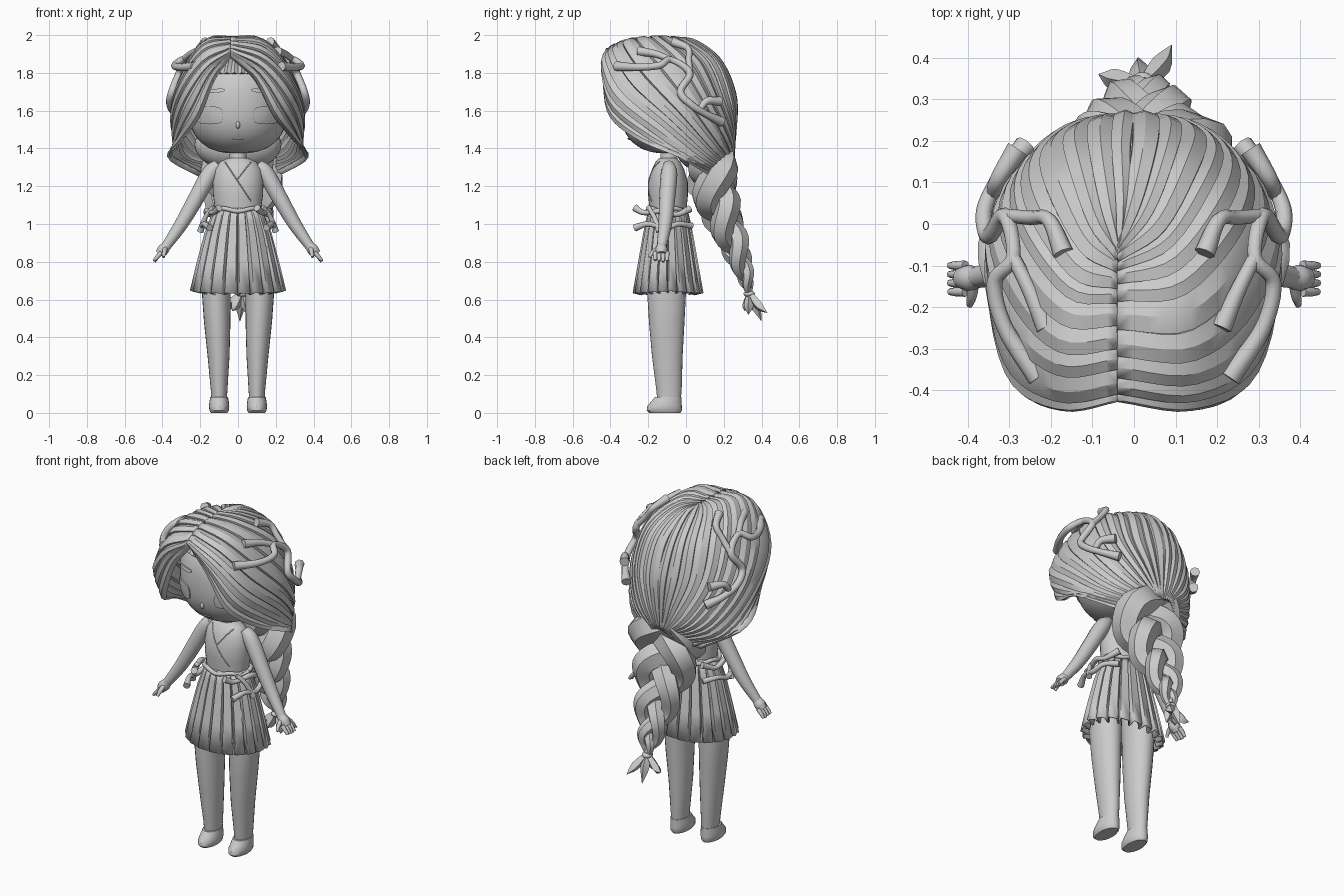
import bpy, bmesh, math, random
from mathutils import Vector
from math import sin, cos, pi, radians

if "Cube" in bpy.data.objects:
    bpy.data.objects.remove(bpy.data.objects["Cube"])

random.seed(4)
grey = bpy.data.materials.new("plain_grey")
grey.diffuse_color = (0.6, 0.6, 0.6, 1)
grey.use_nodes = True
grey.node_tree.nodes["Principled BSDF"].inputs["Base Color"].default_value = grey.diffuse_color


def finish(o, angle=35):
    o.data.materials.clear()
    o.data.materials.append(grey)
    bpy.ops.object.select_all(action='DESELECT')
    o.select_set(True)
    bpy.context.view_layer.objects.active = o
    bpy.ops.object.shade_smooth_by_angle(angle=radians(angle))
    return o


def grid(name, rows, wrap=False, caps=False, thick=0, angle=35):
    """Mesh from rows of points."""
    bm = bmesh.new()
    vs = [[bm.verts.new(p) for p in r] for r in rows]
    n = len(rows[0])
    for a, b in zip(vs, vs[1:]):
        for i in range(n if wrap else n - 1):
            j = (i + 1) % n
            bm.faces.new((a[i], a[j], b[j], b[i]))
    if caps:
        bm.faces.new(vs[0])
        bm.faces.new(vs[-1])
    bmesh.ops.recalc_face_normals(bm, faces=bm.faces[:])
    me = bpy.data.meshes.new(name)
    bm.to_mesh(me)
    bm.free()
    o = bpy.data.objects.new(name, me)
    bpy.context.collection.objects.link(o)
    if thick:
        m = o.modifiers.new("thickness", 'SOLIDIFY')
        m.thickness = thick
        m.offset = 0
    return finish(o, angle)


def loft(name, rows, n=24, side=1, angle=35):
    """Stacked ellipses: (cx, cy, z, rx, ry)."""
    return grid(name, [[(side * (cx + rx * cos(2 * pi * i / n)), cy + ry * sin(2 * pi * i / n), z)
                        for i in range(n)] for cx, cy, z, rx, ry in rows], True, True, angle=angle)


def cr(pts, s):
    """Catmull-Rom sample of a list of vectors, s in 0..1."""
    m = len(pts) - 1
    k = min(int(s * m), m - 1)
    f = s * m - k
    p1, p2 = pts[k], pts[k + 1]
    p0 = pts[k - 1] if k else p1 * 2 - p2
    p3 = pts[k + 2] if k + 2 <= m else p2 * 2 - p1
    return 0.5 * (2 * p1 + (p2 - p0) * f + (2 * p0 - 5 * p1 + 4 * p2 - p3) * f * f
                  + (3 * p1 - p0 - 3 * p2 + p3) * f ** 3)


def tube(name, pts, radii, side=1, steps=6, res=2, angle=50):
    """Round tube through points; radii are spread along it."""
    pts = [Vector((side * p[0], p[1], p[2])) for p in pts]
    rad = [Vector((r, 0)) for r in radii]
    n = steps * (len(pts) - 1)
    cu = bpy.data.curves.new(name, 'CURVE')
    cu.dimensions = '3D'
    cu.bevel_depth = 1
    cu.bevel_resolution = res
    cu.use_fill_caps = True
    sp = cu.splines.new('POLY')
    sp.points.add(n)
    for i, p in enumerate(sp.points):
        p.co = (*cr(pts, i / n), 1)
        p.radius = max(cr(rad, i / n).x, 0.001)
    o = bpy.data.objects.new(name, cu)
    bpy.context.collection.objects.link(o)
    bpy.ops.object.select_all(action='DESELECT')
    o.select_set(True)
    bpy.context.view_layer.objects.active = o
    bpy.ops.object.convert(target='MESH')
    return finish(bpy.context.object, angle)


def ball(name, loc, r):
    bpy.ops.mesh.primitive_uv_sphere_add(segments=32, ring_count=20, radius=1, location=loc)
    o = bpy.context.object
    o.name = name
    o.scale = r
    return finish(o, 60)


# Head with full cheeks, nose, nape and neck
HC, HR = Vector((0, -0.09, 1.635)), Vector((0.265, 0.26, 0.262))


def head_r(z):
    return max(0, 1 - abs((z - HC.z) / HR.z) ** 2.5) ** (1 / 2.5)


loft("head", [(0, HC.y, z, HR.x * head_r(z), HR.y * head_r(z))
              for z in [HC.z - HR.z * cos(pi * i / 24) * .999 for i in range(25)]], 40, angle=60)
ball("nose", (0, -0.333, 1.525), (0.012, 0.018, 0.02))
ball("nape_hair", (0, 0.08, 1.42), (0.23, 0.14, 0.14))
loft("neck", [(0, -0.09, z, r, r) for z, r in ((1.28, .055), (1.34, .045), (1.44, .045))])


# Face plates that follow the curve of the head
def face_plate(name, x, z, hw, hh, tilt=0):
    def pt(u, v, lift):
        px, pz = x + hw * u, z + hh * v + tilt * u
        q = head_r(pz) ** 2 - (px / HR.x) ** 2
        return (px, HC.y - HR.y * math.sqrt(max(q, 0)) - lift, pz)
    ring = [(abs(cos(a)) ** .6 * math.copysign(1, cos(a)), abs(sin(a)) ** .6 * math.copysign(1, sin(a)))
            for a in [2 * pi * i / 24 for i in range(24)]]
    grid(name, [[pt(u * k, v * k, l) for u, v in ring]
                for k, l in ((1, 0), (1, .008), (.6, .009), (.02, .009))], True, True)


for s in (-1, 1):
    face_plate("eye", s * 0.15, 1.575, 0.07, 0.047)
    face_plate("eyebrow", s * 0.125, 1.705, 0.055, 0.010, -s * 0.004)
face_plate("mouth", 0, 1.45, 0.03, 0.004)

# Scalp hairline above the forehead
cap = []
for i in range(9):
    z = 1.785 + .11 * i / 8
    cap.append([(HC.x + (HR.x * head_r(z) + d) * cos(a), HC.y + (HR.y * head_r(z) + d) * sin(a), z + d)
                for j in range(80) for a, d in [(2 * pi * j / 80, 0.008 + 0.010 * (j % 2))]])
grid("scalp_hair", cap, True, True)

# Hair: guide curves run from the parting, over the side, to the plait root
GUIDES = [
    [(-.04, -.40, 1.90), (.095, -.43, 1.775), (.20, -.405, 1.575), (.30, -.26, 1.45), (.37, -.04, 1.355), (.20, .14, 1.25)],
    [(-.04, -.415, 1.925), (.14, -.435, 1.85), (.285, -.36, 1.68), (.34, -.14, 1.50), (.295, .08, 1.34), (.12, .20, 1.29)],
    [(-.04, -.30, 1.975), (.14, -.31, 1.95), (.275, -.20, 1.80), (.34, -.02, 1.60), (.255, .15, 1.40), (.07, .24, 1.32)],
    [(-.04, -.16, 1.985), (.11, -.14, 1.98), (.235, .00, 1.86), (.265, .12, 1.65), (.18, .22, 1.45), (.05, .25, 1.34)],
    [(-.04, -.08, 1.985), (.06, .00, 1.965), (.13, .14, 1.86), (.15, .215, 1.67), (.10, .25, 1.50), (.03, .25, 1.35)],
    [(-.04, -.06, 1.985), (-.02, .06, 1.965), (0, .19, 1.86), (0, .265, 1.68), (0, .26, 1.50), (0, .24, 1.35)]]
GUIDES = [[Vector(p) for p in g] for g in GUIDES]
STRANDS, STEPS = 13, 24
for s, name in ((1, "hair_right"), (-1, "hair_left")):
    cuts = [0] + [(k + random.uniform(-.25, .25)) / STRANDS for k in range(1, STRANDS)] + [1]
    cols = []
    for a, b in zip(cuts, cuts[1:]):
        for f, off in ((0, -.024), (.15, .002), (.6, .004), (.98, -.008)):
            cols.append((a + (b - a) * f, off))
    rows = []
    for j in range(STEPS + 1):
        t = j / STEPS
        across = [cr(g, t) for g in GUIDES]
        row = []
        for u, off in cols + [(1, -.012)]:
            p = cr(across, u)
            p = p + (p - Vector((0, -.08, 1.6))).normalized() * off
            if s < 0:
                p.x = -p.x - 0.08 * (1 - t) ** 3.5
            row.append(p)
        rows.append(row)
    grid(name, rows, thick=0.012, angle=25)

# Plait: three strands weaving down the back
PATH = [Vector(p) for p in ((.02, .14, 1.36), (.02, .145, 1.20), (.02, .195, 1.04), (.02, .26, .88), (.02, .31, .74), (.02, .335, .64))]
for k in range(3):
    pts, rad = [], []
    for i in range(25):
        t = i / 24
        a = 2 * pi * (1.4 * t + k / 3)
        w = (0.15 * (1 - t) ** .9 + 0.012) * min(1, .5 + 4 * t)
        c = cr(PATH, t)
        pts.append((c.x + w * sin(a), c.y + 0.36 * w * sin(2 * a), c.z + 0.2 * w * sin(2 * a)))
        rad.append(0.085 * (1 - t) ** .95 + 0.016)
    tube("plait_strand", pts, rad, steps=2, res=1, angle=30)
ball("plait_tie", (.02, .335, .63), (.03, .03, .018))
for x, y, z in ((.09, .43, .53), (.01, .40, .485), (-.085, .36, .56), (-.03, .31, .54), (.05, .33, .52)):
    tube("plait_tuft", [(.02, .335, .64), ((x + .02) / 2 + .15 * (x - .02), (y + .335) / 2, .57), (x, y, z)],
         (.012, .026, .001), steps=3, res=0)

# Torso, with the crossing neckline
TORSO = [(1.02, .120, .095), (1.08, .122, .098), (1.15, .132, .105), (1.22, .135, .105),
         (1.29, .125, .085), (1.33, .095, .065), (1.35, .05, .045)]
loft("torso", [(0, -.095, *r) for r in TORSO], 32)


def chest(x, z):
    for (z0, a0, b0), (z1, a1, b1) in zip(TORSO, TORSO[1:]):
        if z0 <= z <= z1:
            f = (z - z0) / (z1 - z0)
            a, b = a0 + (a1 - a0) * f, b0 + (b1 - b0) * f
            return (x, -.095 - b * math.sqrt(max(0, 1 - (x / a) ** 2)), z)


for name, p, q in (("neckline_over", (-.07, 1.33), (.07, 1.12)), ("neckline_under", (.07, 1.33), (-.005, 1.235))):
    tube(name, [chest(p[0] + (q[0] - p[0]) * i / 8, p[1] + (q[1] - p[1]) * i / 8) for i in range(9)], (.003, .003), steps=2)

# Pleated skirt
skirt = []
for z, rx, ry, d in ((1.085, .122, .098, .004), (1.02, .145, .112, .012), (.95, .170, .125, .018),
                     (.80, .208, .150, .026), (.645, .243, .176, .034)):
    row = []
    for k in range(20):
        for f, o in ((0, -1), (.12, .25), (.8, 0), (.92, -1)):
            a = 2 * pi * (k + f) / 20
            row.append(((rx + d * o) * cos(a), -.095 + (ry + d * o) * sin(a), z - .4 * d * abs(sin(a)) + .25 * d * o))
    skirt.append(row)
grid("pleated_skirt", skirt, True, thick=0.008, angle=25)
loft("hips", [(0, -.095, .82, .14, .10), (0, -.095, .90, .15, .11), (0, -.095, 1.05, .118, .094)])
tube("waist_cord", [(.135 * cos(a), -.095 + .11 * sin(a), 1.075 + .008 * sin(5 * a))
                    for a in [2 * pi * i / 20 for i in range(21)]], (.012, .012), steps=2)

for s in (-1, 1):
    # Twigs at the waist
    tube("waist_twig_upper", [(.10, -.27, 1.085), (.13, -.22, 1.06), (.165, -.12, 1.07), (.16, -.05, 1.05), (.12, .02, 1.08)],
         (.020, .014, .016, .014, .020), s)
    tube("waist_twig_lower", [(.15, -.27, .98), (.18, -.20, 1.0), (.195, -.11, .98), (.18, -.04, 1.0), (.13, .03, .99)],
         (.020, .014, .015, .014, .018), s)
    tube("waist_twig_link", [(.13, -.20, 1.09), (.17, -.17, 1.04), (.20, -.14, .96)], (.013, .013, .018), s)

    # Branches on the hair
    tube("hair_branch", [(.23, -.37, 1.835), (.31, -.25, 1.83), (.335, -.14, 1.84), (.29, -.08, 1.87), (.31, .02, 1.80),
                         (.35, -.03, 1.70), (.36, .03, 1.63), (.325, .11, 1.58), (.26, .19, 1.54)],
         (.026, .020, .019, .018, .020, .020, .020, .019, .027), s)
    tube("hair_twig_top", [(.17, -.07, 1.965), (.205, .01, 1.93), (.25, .015, 1.87), (.31, .02, 1.80)], (.025, .018, .017, .017), s)
    tube("hair_twig_front", [(.21, -.25, 1.915), (.25, -.16, 1.90), (.29, -.08, 1.87)], (.025, .019, .017), s)
    tube("hair_twig_back", [(.34, .07, 1.60), (.325, .11, 1.65), (.28, .18, 1.65)], (.017, .020, .027), s)

    # Arms and hands
    tube("arm", [(.105, -.09, 1.315), (.15, -.09, 1.265), (.225, -.10, 1.13), (.30, -.11, 1.0), (.385, -.13, .875)],
         (.03, .044, .042, .036, .025), s, res=4)
    tube("palm", [(.375, -.13, .89), (.395, -.13, .865), (.415, -.13, .84)], (.024, .032, .026), s, res=3)
    for i in range(4):
        y = -.10 - .021 * i
        tube("finger", [(.405, y, .85), (.428, y, .825), (.443, y, .80 + .004 * abs(i - 1))], (.012, .011, .008), s, steps=3)
    tube("thumb", [(.385, -.14, .875), (.39, -.175, .85), (.395, -.195, .825)], (.014, .012, .008), s, steps=3)

    # Legs and shoes
    loft("leg", [(.10, -.09, .05, .04, .06), (.10, -.09, .12, .044, .067), (.103, -.099, .30, .058, .081),
                 (.110, -.102, .48, .070, .094), (.116, -.103, .66, .077, .104), (.10, -.10, .88, .08, .10)], 24, s)
    loft("shoe", [(.10, -.112, .0, .043, .082), (.10, -.115, .012, .051, .093), (.10, -.114, .035, .054, .092),
                  (.10, -.104, .06, .051, .080), (.10, -.094, .085, .047, .070)], 24, s)
